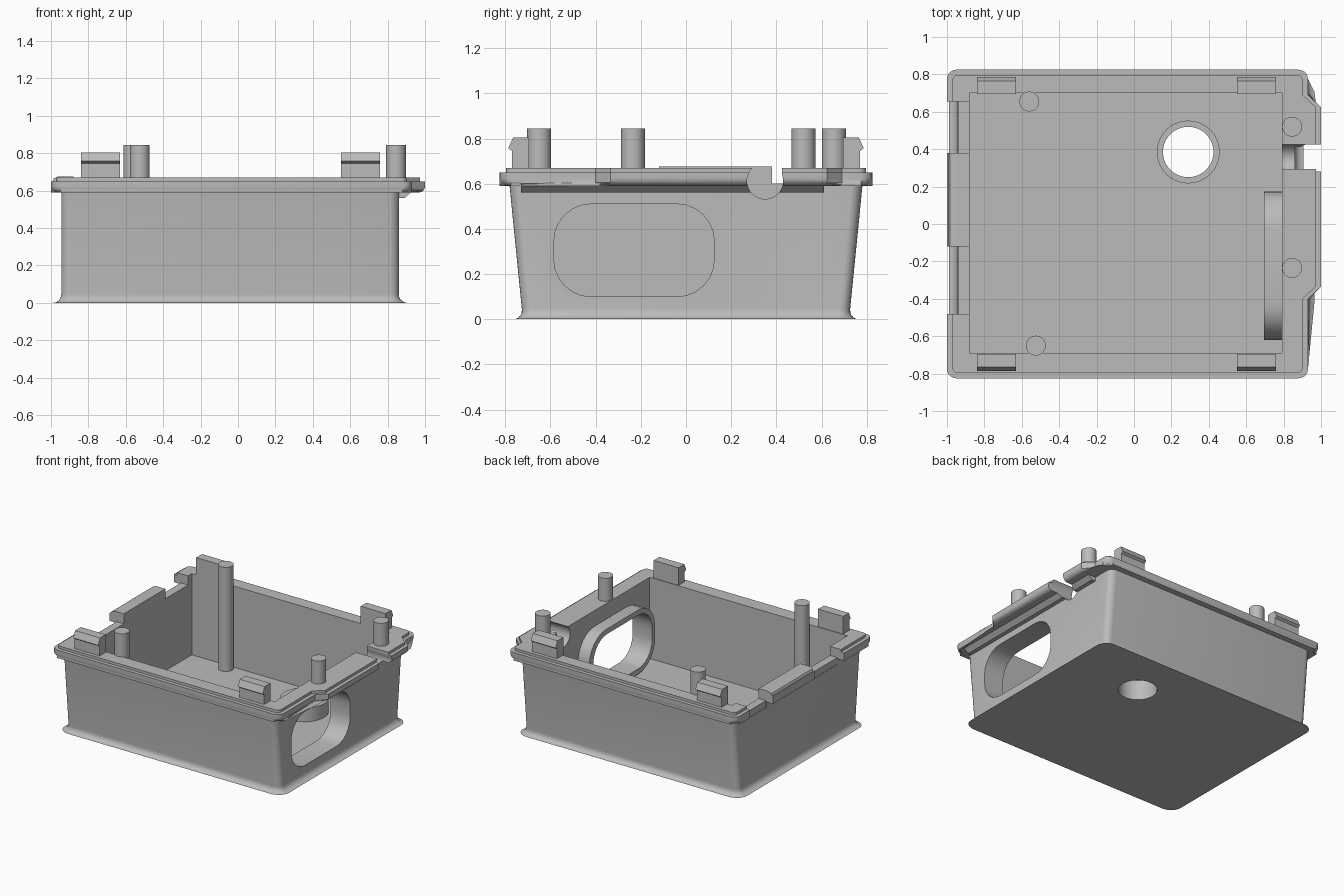
import bpy, bmesh
from math import cos, sin, pi
from mathutils import Vector

if "Cube" in bpy.data.objects:
    bpy.data.objects.remove(bpy.data.objects["Cube"], do_unlink=True)

grey = bpy.data.materials.new("plain_grey")
grey.use_nodes = True
colour = (0.5, 0.5, 0.5, 1)
grey.diffuse_color = colour
grey.node_tree.nodes["Principled BSDF"].inputs["Base Color"].default_value = colour

# How profile coordinates (u, v) and depth w map to space for each axis
MAP = {"x": lambda u, v, w: (w, u, v),
       "y": lambda u, v, w: (u, w, v),
       "z": lambda u, v, w: (u, v, w)}


def prism(name, points, lo, hi, axis="z", corner=0, bottom=0):
    """Extrude a profile along an axis, with optional rounded corners and low rim."""
    bm = bmesh.new()
    place = MAP[axis]
    low = [bm.verts.new(place(u, v, lo)) for u, v in points]
    high = [bm.verts.new(place(u, v, hi)) for u, v in points]
    bm.faces.new(low)
    bm.faces.new(high)
    n = len(points)
    sides = []
    for i in range(n):
        j = (i + 1) % n
        bm.faces.new((low[i], low[j], high[j], high[i]))
    if corner:
        sides = [bm.edges.get((a, b)) for a, b in zip(low, high)]
        bmesh.ops.bevel(bm, geom=sides, offset=corner, segments=6, profile=0.5, affect="EDGES")
    if bottom:
        rim = [e for e in bm.edges if all(abs(v.co.z - lo) < 1e-5 for v in e.verts)]
        bmesh.ops.bevel(bm, geom=rim, offset=bottom, segments=5, profile=0.5, affect="EDGES")
    bmesh.ops.recalc_face_normals(bm, faces=bm.faces)
    mesh = bpy.data.meshes.new(name)
    bm.to_mesh(mesh)
    bm.free()
    mesh.materials.append(grey)
    obj = bpy.data.objects.new(name, mesh)
    bpy.context.collection.objects.link(obj)
    return obj


def rect(u0, u1, v0, v1):
    return [(u0, v0), (u1, v0), (u1, v1), (u0, v1)]


def circle(u, v, r, n=40):
    return [(u + r * cos(2 * pi * i / n), v + r * sin(2 * pi * i / n)) for i in range(n)]


def smooth(obj):
    bpy.ops.object.select_all(action="DESELECT")
    obj.select_set(True)
    bpy.context.view_layer.objects.active = obj
    bpy.ops.object.shade_smooth_by_angle(angle=0.6)


def combine(target, other, operation):
    """Apply a boolean and discard the helper."""
    mod = target.modifiers.new("boolean", "BOOLEAN")
    mod.operation = operation
    mod.solver = "EXACT"
    mod.object = other
    bpy.ops.object.select_all(action="DESELECT")
    bpy.context.view_layer.objects.active = target
    target.select_set(True)
    bpy.ops.object.modifier_apply(modifier=mod.name)
    bpy.data.objects.remove(other, do_unlink=True)


def add(other):
    combine(box, other, "UNION")


def cut(other):
    combine(box, other, "DIFFERENCE")


# Tapered body with rounded corners and base
box = prism("box", rect(-0.945, 0.86, -0.785, 0.785), 0, 0.63, corner=0.05, bottom=0.045)
for v in box.data.vertices:
    v.co.y *= 0.92 + 0.08 * v.co.z / 0.63


# Rim outline, widened along part of the right side
def outline(inset):
    near, far, back = 0.93 - inset, 1 - inset, 0.825 - inset
    return [(-1 + inset, -back), (near, -back), (near, -0.4), (far, -0.335),
            (far, 0.625), (near, 0.69), (near, back), (-1 + inset, back)]


def round_outline(inset, r):
    """Round only the four outer corners of the rim."""
    pts = [Vector(p) for p in outline(inset)]
    out = []
    for i, p in enumerate(pts):
        if i not in (0, 1, 6, 7):
            out.append(p)
            continue
        a = p + (pts[i - 1] - p).normalized() * r
        b = p + (pts[(i + 1) % 8] - p).normalized() * r
        centre = a + b - p
        for k in range(6):
            t = k / 5 * pi / 2
            out.append(centre + (a - centre) * cos(t) + (b - centre) * sin(t))
    return out


add(prism("flange", round_outline(0, 0.05), 0.59, 0.65, bottom=0.035))
add(prism("lip", round_outline(0.028, 0.03), 0.64, 0.67))

# Sloped strip under the right side of the rim
add(prism("under_strip", [(0.84, 0.56), (0.89, 0.56), (0.935, 0.6), (0.935, 0.61), (0.84, 0.61)],
          -0.73, 0.61, "y"))

# Raised tab on the left side
add(prism("left_tab", [(-0.86, 0.61), (-0.86, 0.676), (-0.96, 0.676), (-0.985, 0.665),
                       (-0.998, 0.64), (-0.998, 0.62), (-0.96, 0.61)], -0.12, 0.38, "y"))

# Hollow interior
cut(prism("cavity", rect(-0.88, 0.79, -0.69, 0.70), 0.05, 1))

# Collars around the floor hole and the side opening
add(prism("floor_collar", circle(0.29, 0.385, 0.168), 0.03, 0.155))
add(prism("side_collar", rect(-0.62, 0.175, 0.06, 0.55), 0.695, 0.82, "x", corner=0.2))
cut(prism("floor_hole", circle(0.29, 0.385, 0.135), -0.1, 0.4))
cut(prism("side_opening", rect(-0.585, 0.125, 0.1, 0.51), 0.6, 1.1, "x", corner=0.165))

# Notches in the left rim
for y0, y1 in ((0.38, 0.655), (-0.48, -0.12)):
    cut(prism("notch", rect(-1.1, -0.85, y0, y1), 0.6, 0.8))
    cut(prism("notch_outside", rect(-1.1, -0.942, y0, y1), 0.55, 0.7))

# Cable groove through the right wall
cut(prism("groove", circle(0.35, 0.612, 0.08), 0.7, 1.1, "x"))
cut(prism("groove_mouth", rect(0.7, 1.1, 0.295, 0.425), 0.62, 0.8))
smooth(box)

# Upright posts: two on the right rim, two rising from the floor
for name, x, y, z in (("right_back_post", 0.845, 0.52, 0.64),
                      ("right_front_post", 0.845, -0.235, 0.64),
                      ("left_back_post", -0.56, 0.655, 0.04),
                      ("left_front_post", -0.525, -0.65, 0.04)):
    smooth(prism(name, circle(x, y, 0.053, 32), z, 0.845))

# Snap clips along the front and back rims
clip = [(0.695, 0.64), (0.77, 0.64), (0.77, 0.745), (0.787, 0.757), (0.765, 0.805), (0.695, 0.805)]
for side, s in (("front", -1), ("back", 1)):
    for end, x in (("left", 0.55), ("right", -0.84)):
        prism(f"{side}_{end}_clip", [(s * y, z) for y, z in clip], x, x + 0.21, "x")
